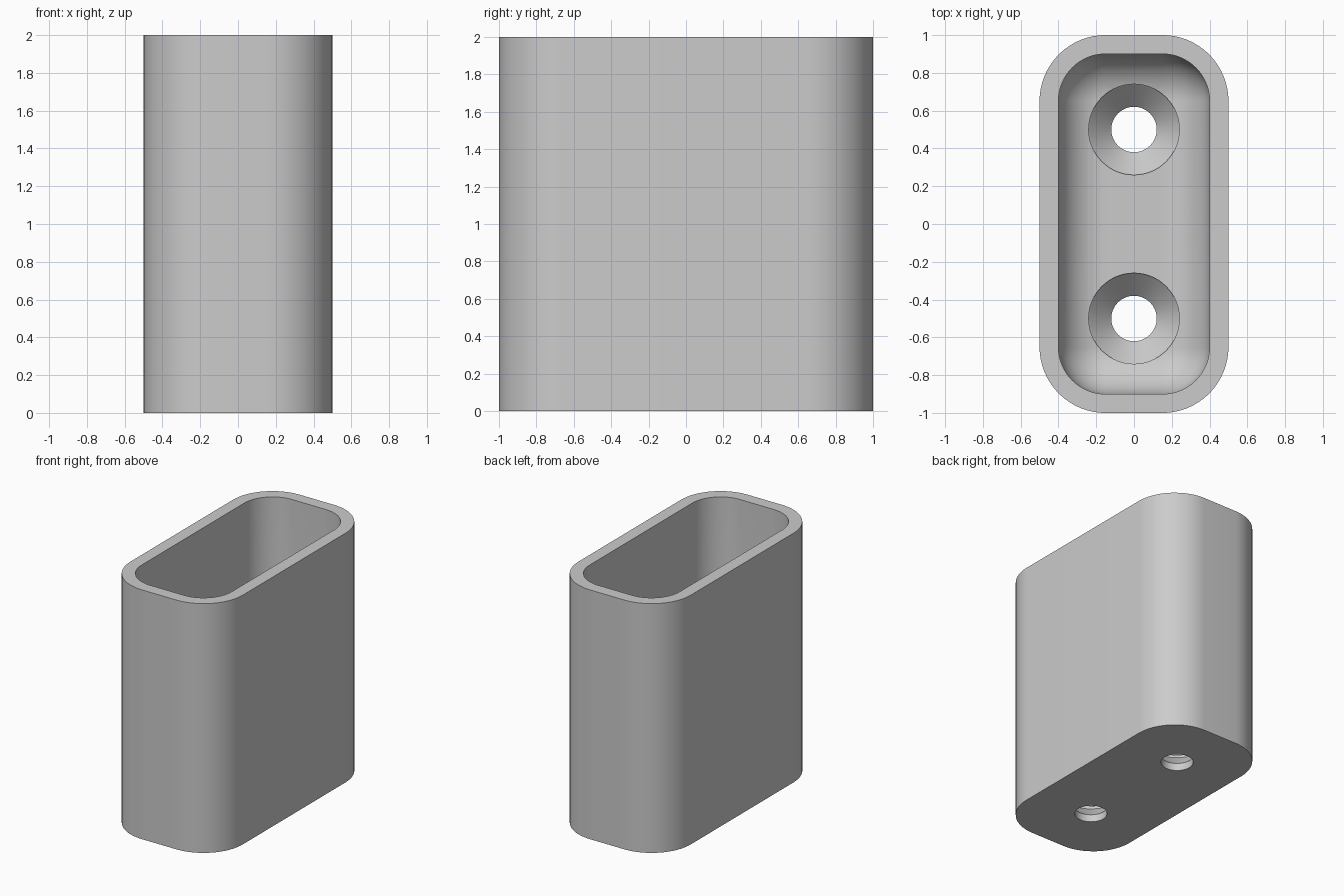
import bpy, bmesh, math

if "Cube" in bpy.data.objects:
    bpy.data.objects.remove(bpy.data.objects["Cube"], do_unlink=True)

HALF_X, HALF_Y, HEIGHT = 0.5, 1.0, 2.0
CORNER, WALL, FLOOR, FILLET = 0.35, 0.1, 0.2, 0.25
SEGMENTS = 16

grey = bpy.data.materials.new("plain grey")
grey.use_nodes = True
grey.diffuse_color = (0.6, 0.6, 0.6, 1)
grey.node_tree.nodes["Principled BSDF"].inputs["Base Color"].default_value = grey.diffuse_color


def make_object(name, bm):
    bmesh.ops.remove_doubles(bm, verts=bm.verts, dist=1e-5)
    bmesh.ops.recalc_face_normals(bm, faces=bm.faces)
    mesh = bpy.data.meshes.new(name)
    bm.to_mesh(mesh)
    bm.free()
    mesh.materials.append(grey)
    obj = bpy.data.objects.new(name, mesh)
    bpy.context.collection.objects.link(obj)
    return obj


def loft(name, loops):
    """Skin a list of equal-length loops and cap both ends."""
    bm = bmesh.new()
    rings = [[bm.verts.new(p) for p in loop] for loop in loops]
    n = len(rings[0])
    for a, b in zip(rings, rings[1:]):
        for i in range(n):
            j = (i + 1) % n
            bm.faces.new((a[i], a[j], b[j], b[i]))
    bm.faces.new(rings[0])
    bm.faces.new(rings[-1])
    return make_object(name, bm)


def rounded_loop(inset, z):
    """Rounded rectangle, moved inwards from the outer wall."""
    r = max(CORNER - inset, 0)
    cx, cy = HALF_X - inset - r, HALF_Y - inset - r
    points = []
    for k, (sx, sy) in enumerate(((1, 1), (-1, 1), (-1, -1), (1, -1))):
        for i in range(SEGMENTS + 1):
            a = math.pi / 2 * (k + i / SEGMENTS)
            points.append((sx * cx + r * math.cos(a), sy * cy + r * math.sin(a), z))
    return points


def circle_loop(radius, y, z, n=64):
    return [(radius * math.cos(math.tau * i / n),
             y + radius * math.sin(math.tau * i / n), z) for i in range(n)]


# Open box: outer wall, rim, then inner wall rounding into the floor
loops = [rounded_loop(0, 0), rounded_loop(0, HEIGHT), rounded_loop(WALL, HEIGHT)]
for i in range(13):
    a = math.pi / 2 * i / 12
    loops.append(rounded_loop(WALL + FILLET * (1 - math.cos(a)),
                              FLOOR + FILLET * (1 - math.sin(a))))
box = loft("holder_box", loops)

# Two countersunk screw holes through the floor
bpy.context.view_layer.objects.active = box
for y in (-0.5, 0.5):
    profile = ((0.12, -0.1), (0.12, 0.06), (0.24, 0.18), (0.24, 0.5))
    cutter = loft("screw_hole_cutter", [circle_loop(r, y, z) for r, z in profile])
    cutter.hide_render = True
    cut = box.modifiers.new("screw_hole", "BOOLEAN")
    cut.operation, cut.solver, cut.object = "DIFFERENCE", "EXACT", cutter
    bpy.ops.object.modifier_apply(modifier=cut.name)
    bpy.data.objects.remove(cutter, do_unlink=True)

# Smooth curves, crisp rim and hole edges
bpy.ops.object.select_all(action="DESELECT")
box.select_set(True)
bpy.ops.object.shade_smooth_by_angle(angle=math.radians(30))
